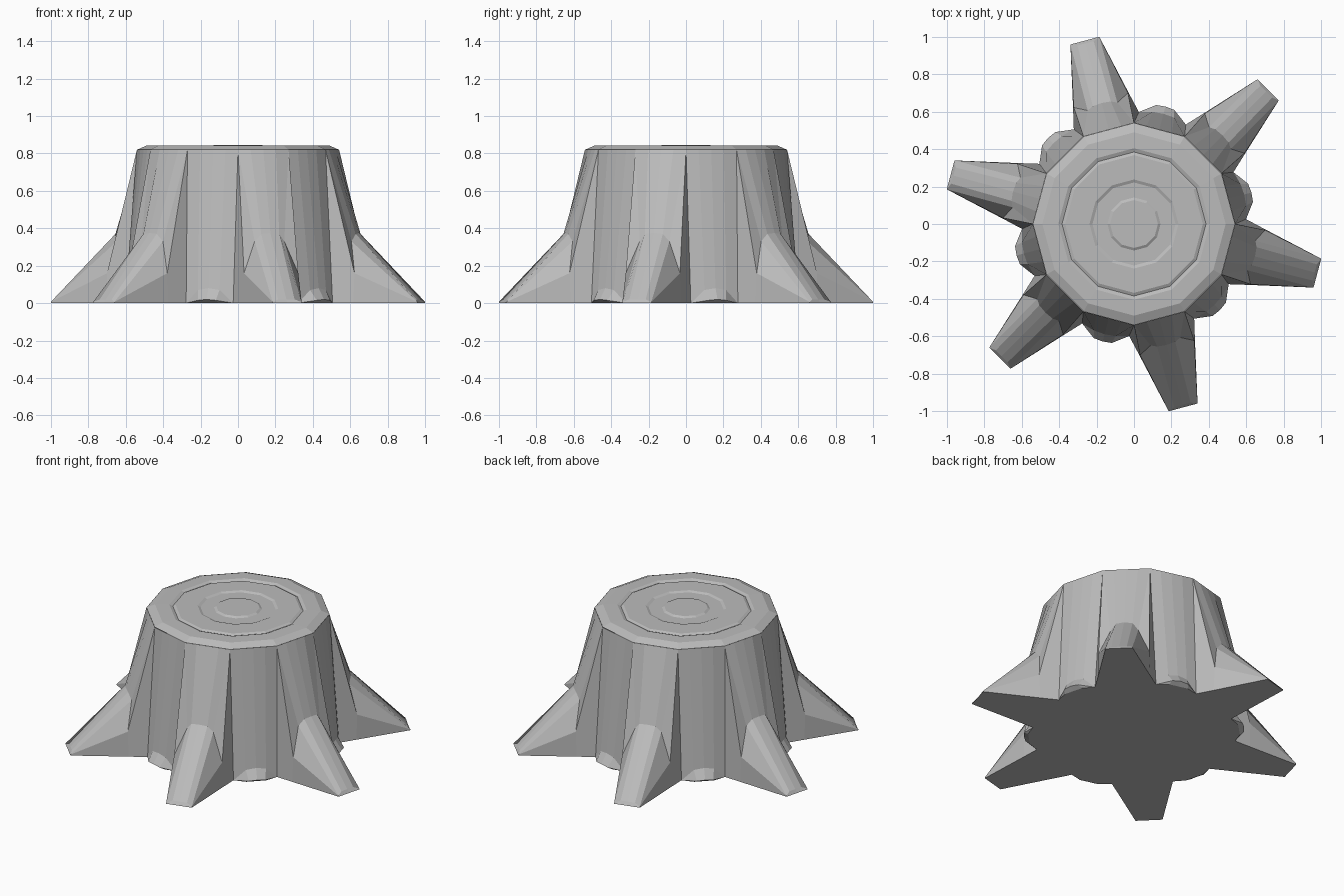
import bpy, bmesh, math
from mathutils import Matrix, Vector

cube = bpy.data.objects.get("Cube")
if cube:
    bpy.data.objects.remove(cube, do_unlink=True)

grey = bpy.data.materials.new("stump_grey")
grey.use_nodes = True
tone = (0.5, 0.5, 0.5, 1)
grey.diffuse_color = tone
grey.node_tree.nodes["Principled BSDF"].inputs["Base Color"].default_value = tone


def finish(bm, name):
    mesh = bpy.data.meshes.new(name)
    bm.to_mesh(mesh)
    bm.free()
    mesh.materials.append(grey)
    obj = bpy.data.objects.new(name, mesh)
    bpy.context.collection.objects.link(obj)
    return obj


# Half of one root-and-valley sector: (outward, sideways, height)
root = {
    "top_mid": (.522, 0, .82), "top_in": (.522, .07, .82), "top_corner": (.522, .14, .82),
    "knee_mid": (.67, 0, .375), "knee": (.665, .05, .37), "shoulder": (.65, .082, .33),
    "kink": (.685, .15, .16), "foot": (.68, .155, 0), "crease": (.572, .18, 0),
    "tip_mid": (1.0, 0, .02), "tip": (1.0, .045, .02), "tip_side": (1.015, .08, .006),
    "end": (1.015, .08, 0), "end_mid": (1.015, 0, 0), "hub": (0, 0, 0),
}
# Valley points are measured from the valley's own axis
valley = {
    "val_top_mid": (.522, 0, .82), "val_top": (.522, -.07, .82),
    "bulge_mid": (.61, 0, .08), "bulge": (.605, -.06, .07),
    "lip_mid": (.65, 0, .02), "lip": (.645, -.05, .015),
    "under_mid": (.62, 0, 0), "under": (.62, -.06, 0),
}
points = {k: Vector(p) for k, p in root.items()}
turn = Matrix.Rotation(math.radians(30), 3, 'Z')
points.update({k: turn @ Vector(p) for k, p in valley.items()})

panels = [
    # column running down to the root
    "top_mid top_in knee knee_mid", "top_in top_corner shoulder knee",
    "top_corner kink shoulder",
    # root spur
    "knee_mid knee tip tip_mid", "knee shoulder tip_side tip", "shoulder kink tip_side",
    "kink foot end tip_side", "tip_mid tip tip_side end end_mid",
    # side wall and valley
    "top_corner crease foot kink", "top_corner val_top bulge crease",
    "val_top val_top_mid bulge_mid bulge", "bulge bulge_mid lip_mid lip",
    "bulge lip crease", "lip lip_mid under_mid under", "lip under crease",
    # underside
    "hub end_mid end", "hub end foot", "hub foot crease", "hub crease under",
    "hub under under_mid",
]

# Trunk with six roots
bm = bmesh.new()
for k in range(6):
    spin = Matrix.Rotation(math.radians(45 + 60 * k), 3, 'Z')
    for side in (1, -1):
        mirror = Matrix.Diagonal((1, side, 1))
        verts = {n: bm.verts.new(spin @ mirror @ p) for n, p in points.items()}
        for panel in panels:
            bm.faces.new([verts[n] for n in panel.split()])
bmesh.ops.remove_doubles(bm, verts=bm.verts, dist=.0005)
bmesh.ops.recalc_face_normals(bm, faces=bm.faces)
finish(bm, "trunk_and_roots")

# Sawn top: bevelled rim and growth rings as shallow grooves
profile = [(.54, .82), (.49, .842), (.405, .844), (.385, .836), (.368, .844),
           (.238, .844), (.222, .837), (.142, .837), (.128, .845)]
bm = bmesh.new()
rings = [[bm.verts.new((r * math.cos(i * math.pi / 6), r * math.sin(i * math.pi / 6), z))
          for i in range(12)] for r, z in profile]
for outer, inner in zip(rings, rings[1:]):
    for i in range(12):
        j = (i + 1) % 12
        bm.faces.new((outer[i], outer[j], inner[j], inner[i]))
bm.faces.new(rings[-1])
finish(bm, "sawn_top")
